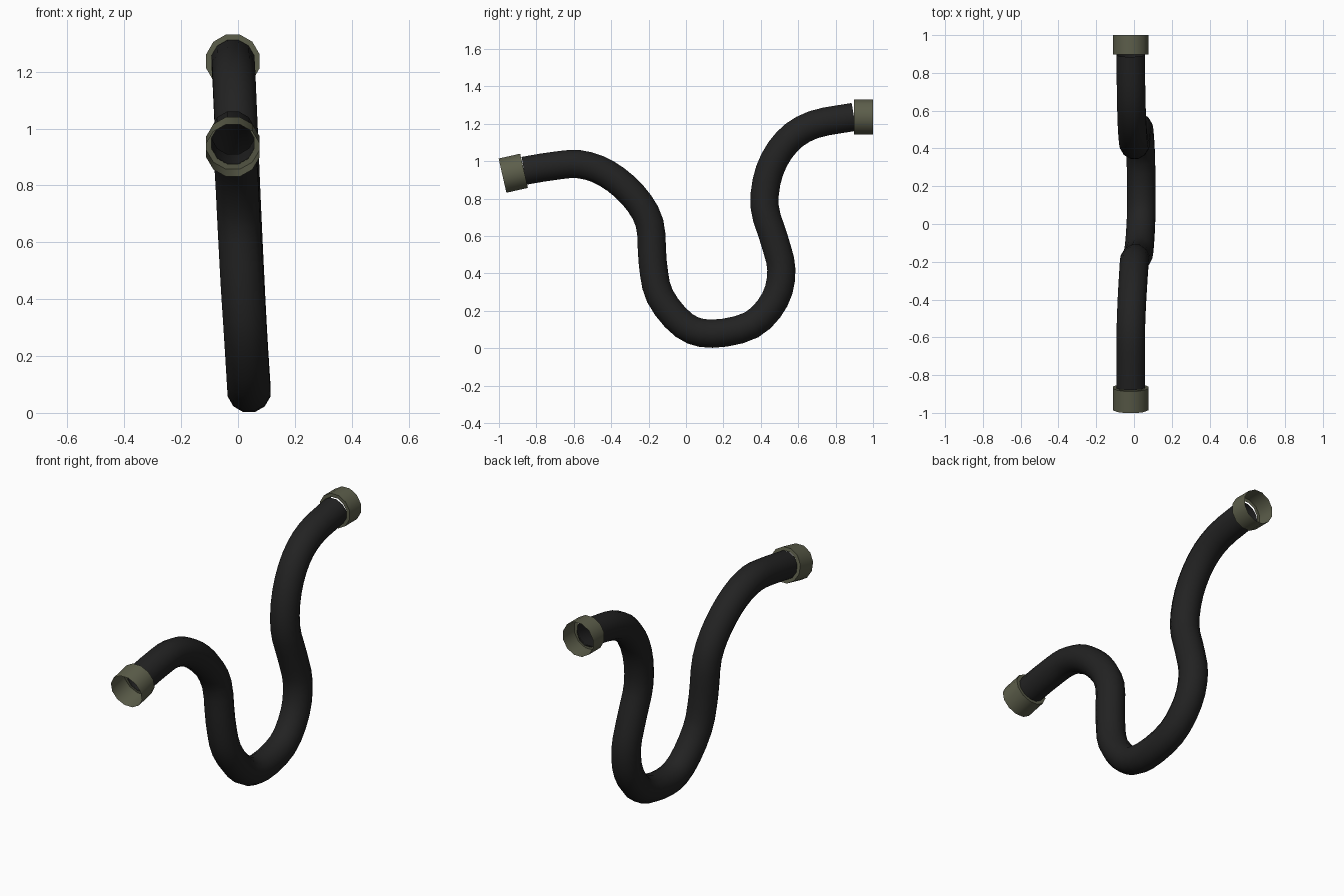
import bpy, bmesh, math
from mathutils import Vector

if "Cube" in bpy.data.objects:
    bpy.data.objects.remove(bpy.data.objects["Cube"])

SIDES = 12


def material(name, rgb):
    m = bpy.data.materials.new(name)
    m.diffuse_color = (*rgb, 1)
    m.use_nodes = True
    m.node_tree.nodes["Principled BSDF"].inputs["Base Color"].default_value = m.diffuse_color
    return m


black = material("black rubber", (0.016, 0.016, 0.016))
olive = material("olive metal", (0.108, 0.112, 0.07))


def sweep(name, centres, tangents, radii, mat):
    """Open round shell through the given rings."""
    bm = bmesh.new()
    rings = []
    for c, t, r in zip(centres, tangents, radii):
        t = t.normalized()
        up = Vector((1, 0, 0)).cross(t).normalized()
        side = t.cross(up)
        ring = []
        for i in range(SIDES):
            a = 2 * math.pi * (i + 0.5) / SIDES
            ring.append(bm.verts.new(c + r * (math.cos(a) * side + math.sin(a) * up)))
        rings.append(ring)
    for a, b in zip(rings, rings[1:]):
        for i in range(SIDES):
            j = (i + 1) % SIDES
            bm.faces.new((a[i], a[j], b[j], b[i]))
    me = bpy.data.meshes.new(name)
    bm.to_mesh(me)
    bm.free()
    me.materials.append(mat)
    ob = bpy.data.objects.new(name, me)
    bpy.context.collection.objects.link(ob)
    bpy.context.view_layer.objects.active = ob
    ob.select_set(True)
    bpy.ops.object.shade_smooth_by_angle(angle=math.radians(40))
    ob.select_set(False)
    return ob


# Hose centre line
path = [Vector(p) for p in (
    (-0.018, -0.866, 0.949), (-0.018, -0.72, 0.973), (-0.017, -0.57, 0.984),
    (-0.012, -0.425, 0.935), (-0.004, -0.285, 0.82), (0.003, -0.195, 0.67),
    (0.014, -0.178, 0.46), (0.026, -0.14, 0.28), (0.036, -0.01, 0.122),
    (0.039, 0.14, 0.078), (0.036, 0.35, 0.125), (0.028, 0.475, 0.26),
    (0.02, 0.51, 0.42), (0.012, 0.472, 0.58), (0.004, 0.42, 0.76),
    (-0.004, 0.447, 0.95), (-0.011, 0.54, 1.105), (-0.015, 0.68, 1.195),
    (-0.018, 0.897, 1.237))]

# Catmull-Rom sampling of the path
ext = [2 * path[0] - path[1]] + path + [2 * path[-1] - path[-2]]
STEPS = 3
pts = []
for k in range(len(path) - 1):
    p0, p1, p2, p3 = ext[k:k + 4]
    for s in range(STEPS):
        t = s / STEPS
        pts.append(0.5 * (2 * p1 + (p2 - p0) * t + (2 * p0 - 5 * p1 + 4 * p2 - p3) * t * t
                          + (3 * p1 - p0 - 3 * p2 + p3) * t ** 3))
pts.append(path[-1])
tans = [pts[min(i + 1, len(pts) - 1)] - pts[max(i - 1, 0)] for i in range(len(pts))]
sweep("hose", pts, tans, [0.078] * len(pts), black)


# Open end couplings: a shoulder ring, then a thin sleeve
def coupling(name, inner, outer):
    axis = outer - inner
    sweep(name, [inner, inner, outer], [axis] * 3, [0.077, 0.097, 0.097], olive)


coupling("front_coupling", path[0], Vector((-0.018, -0.981, 0.923)))
coupling("rear_coupling", path[-1], Vector((-0.018, 1.0, 1.237)))
